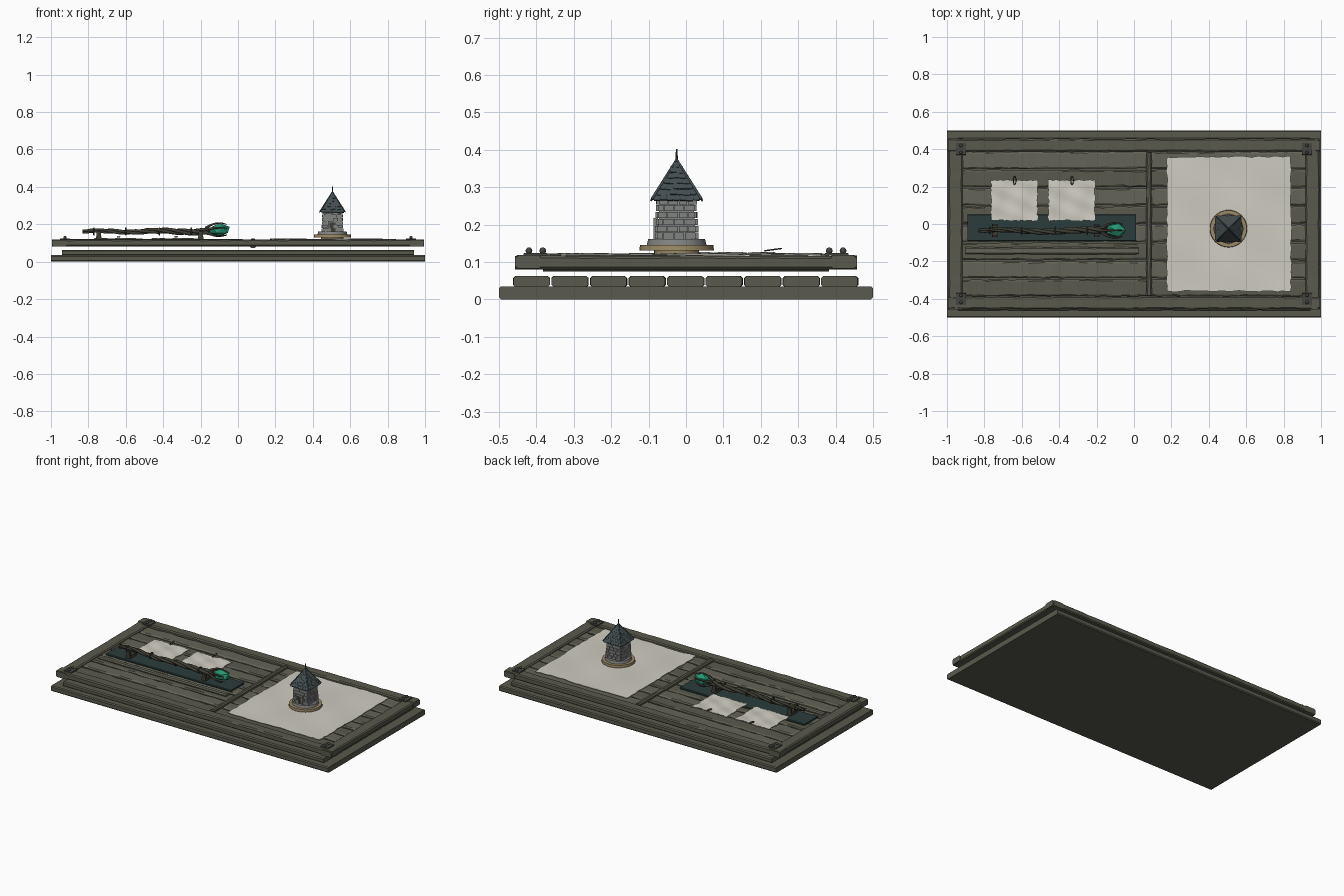
import bpy, bmesh, random
from math import sin, cos, pi, atan2
from mathutils import Vector, Matrix

if "Cube" in bpy.data.objects:
    bpy.data.objects.remove(bpy.data.objects["Cube"])

random.seed(4)
R = random.uniform


def mat(name, r, g, b):
    m = bpy.data.materials.new(name)
    m.diffuse_color = (r, g, b, 1)
    m.use_nodes = True
    m.node_tree.nodes["Principled BSDF"].inputs["Base Color"].default_value = m.diffuse_color
    return m


WOOD = mat("aged_wood", .10, .10, .075)
WOOD2 = mat("light_aged_wood", .125, .125, .095)
DARK = mat("dark_wood", .05, .048, .035)
IRON = mat("iron", .06, .06, .055)
PAPER = mat("paper", .62, .60, .53)
CLOTH = mat("teal_cloth", .025, .045, .045)
GEM = mat("green_gem", .02, .30, .17)
STONE = mat("stone", .22, .23, .22)
SLATE = mat("slate", .055, .075, .08)
TAN = mat("tan_wood", .32, .25, .13)


def finish(name, bm, m, smooth=None):
    bmesh.ops.recalc_face_normals(bm, faces=bm.faces)
    me = bpy.data.meshes.new(name)
    bm.to_mesh(me)
    bm.free()
    o = bpy.data.objects.new(name, me)
    bpy.context.collection.objects.link(o)
    me.materials.append(m)
    if smooth:
        me.shade_smooth()
        me.set_sharp_from_angle(angle=smooth)
    return o


def plank(name, x, y, z, m=WOOD, jit=.003, c=.006, along="x"):
    """Chamfered beam with ragged long edges, lofted along one axis."""
    if along == "y":
        x, y = y, x
    bm = bmesh.new()
    n = max(2, int((x[1] - x[0]) / .045))
    rings = []
    for i in range(n + 1):
        px = x[0] + (x[1] - x[0]) * i / n
        a, b = y[0] + R(0, jit), y[1] - R(0, jit)
        t = z[1] - R(0, jit * .5)
        prof = [(a + c, z[0]), (b - c, z[0]), (b, z[0] + c), (b, t - c),
                (b - c - R(0, jit), t), (a + c + R(0, jit), t), (a, t - c), (a, z[0] + c)]
        rings.append([bm.verts.new((px, u, v) if along == "x" else (u, px, v)) for u, v in prof])
    for p, q in zip(rings, rings[1:]):
        for k in range(8):
            bm.faces.new((p[k], p[(k + 1) % 8], q[(k + 1) % 8], q[k]))
    bm.faces.new(rings[0])
    bm.faces.new(rings[-1])
    return finish(name, bm, m)


def add_box(bm, loc, size, rot=Matrix()):
    bmesh.ops.create_cube(bm, size=1, matrix=Matrix.Translation(loc) @ rot @ Matrix.Diagonal((*size, 1)))


def disc(name, loc, r1, r2, h, m, n=32):
    bm = bmesh.new()
    bmesh.ops.create_cone(bm, cap_ends=True, segments=n, radius1=r1, radius2=r2, depth=h,
                          matrix=Matrix.Translation(Vector(loc) + Vector((0, 0, h / 2))))
    return finish(name, bm, m, .6)


def tube(name, pts, radii, m, cyclic=False):
    cu = bpy.data.curves.new(name, "CURVE")
    cu.dimensions = "3D"
    cu.bevel_depth, cu.bevel_resolution, cu.use_fill_caps = 1, 1, True
    s = cu.splines.new("POLY")
    s.points.add(len(pts) - 1)
    for p, co, r in zip(s.points, pts, radii):
        p.co, p.radius = (*co, 1), r
    s.use_cyclic_u = cyclic
    o = bpy.data.objects.new(name, cu)
    bpy.context.collection.objects.link(o)
    cu.materials.append(m)


def sheet(name, x, y, z, amp, n=28):
    """Rippled paper sheet with ragged edges."""
    bm = bmesh.new()
    bmesh.ops.create_grid(bm, x_segments=n, y_segments=n, size=.5)
    for v in bm.verts:
        u, w = v.co.x, v.co.y
        edge = max(abs(u), abs(w)) > .499
        v.co = ((x[0] + x[1]) / 2 + u * (x[1] - x[0]) + (R(-.004, .004) if edge else 0),
                (y[0] + y[1]) / 2 + w * (y[1] - y[0]) + (R(-.004, .004) if edge else 0),
                z + amp * sin(u * 9 + w * 5) * cos(w * 8 - u * 2))
    top = bm.faces[:]
    bmesh.ops.recalc_face_normals(bm, faces=top)
    bmesh.ops.solidify(bm, geom=top, thickness=.003)
    finish(name, bm, PAPER, .8)


# Lower deck: slab and nine planks
plank("base_slab", (-1, 1), (-.5, .5), (0, .035), jit=0)
for i in range(9):
    y = -.463 + i * .103
    plank("lower_plank", (-.94, .94), (y, y + .1), (.033, .063), jit=.002)

# Upper panel: planks, border rails, divider
for i in range(8):
    y = -.39 + i * .0975
    plank("upper_plank", (-.93, .93), (y, y + .0965), (.084, .108), (WOOD, WOOD2)[i % 2], jit=.006)
for s in (-1, 1):
    plank("long_rail", (-.995, .995), sorted((s * .385, s * .457)), (.082, .119), jit=.003)
    plank("end_rail", sorted((s * .915, s * .995)), (-.457, .457), (.08, .117), jit=.003, along="y")
    for t in (-1, 1):
        plank("corner_plate", (s * .925 - .027, s * .925 + .027), (t * .402 - .032, t * .402 + .032),
              (.117, .124), IRON, jit=0, c=.002)
        for y in (.383, .42):
            bm = bmesh.new()
            bmesh.ops.create_uvsphere(bm, u_segments=10, v_segments=6, radius=.009,
                                      matrix=Matrix.Translation((s * .925, t * y, .13)))
            finish("bolt", bm, IRON, .8)
plank("divider", (.064, .096), (-.382, .382), (.074, .123), jit=.003, along="y")

# Staff tray, cloth and ledge
plank("staff_cloth", (-.89, .01), (-.09, .05), (.106, .118), CLOTH, jit=0, c=.003)
plank("pen_ledge", (-.9, .025), (-.163, -.123), (.106, .122), WOOD2, jit=.002)
for x in (-.745, -.2):
    bm = bmesh.new()
    add_box(bm, (x, -.035, .126), (.03, .07, .02))
    for s in (-1, 1):
        add_box(bm, (x, -.035 + s * .029, .145), (.024, .012, .034))
    finish("staff_cradle", bm, DARK)

# Staff: twisted strands ending in claws around a gem
N = 60
for k in range(3):
    pts, rad = [], []
    for i in range(N + 1):
        f = i / N
        a = f * 15 + k * 2 * pi / 3
        r = .006 + .004 * f
        pts.append((-.83 + .68 * f, -.036 + .005 * sin(f * 9) + r * cos(a),
                    .162 + .004 * sin(f * 13) + r * sin(a)))
        rad.append(.006 + .004 * f + R(0, .0015))
    tube("staff_strand", pts, rad, DARK)
for k in range(5):
    a = k * 2 * pi / 5 + .3
    pts = [(-.175 + .115 * f, -.034 + cos(a) * (.012 + .03 * sin(f * pi * .75)),
            .168 + sin(a) * (.012 + .027 * sin(f * pi * .75))) for f in [j / 8 for j in range(9)]]
    tube("gem_claw", pts, [.008 - .0007 * j for j in range(9)], DARK)
for x in (-.77, -.6, -.42, -.25):
    tube("staff_binding", [(x, -.036 + .018 * cos(a), .162 + .018 * sin(a))
                           for a in [j * pi / 6 for j in range(12)]], [.004] * 12, DARK, True)
bm = bmesh.new()
bmesh.ops.create_icosphere(bm, subdivisions=1, radius=1)
bmesh.ops.transform(bm, verts=bm.verts, matrix=Matrix.Translation((-.098, -.032, .17))
                    @ Matrix.Diagonal((.06, .04, .036, 1)))
finish("gem", bm, GEM)

# Papers with wire clips, and the large map
for x in (-.765, -.458):
    sheet("note_sheet", (x, x + .25), (.02, .235), .123, .004, 20)
    cx = x + .127
    tube("paper_clip", [(cx + .007 * cos(a), .233 + .022 * sin(a), .133 + .003 * sin(a))
                        for a in [j * pi / 8 for j in range(16)]], [.0022] * 16, IRON, True)
sheet("large_map", (.175, .84), (-.36, .36), .121, .0035)

# Miniature tower on round stand
C = Vector((.505, -.025, 0))
disc("stand_foot", C + Vector((0, 0, .118)), .06, .06, .013, TAN)
disc("stand_disc", C + Vector((0, 0, .13)), .1, .098, .015, TAN)
disc("stand_step", C + Vector((0, 0, .145)), .08, .076, .016, STONE, 12)
bm = bmesh.new()
bmesh.ops.create_cone(bm, cap_ends=True, segments=4, radius1=.071, radius2=.064, depth=.11,
                      matrix=Matrix.Translation(C + Vector((0, 0, .215))) @ Matrix.Rotation(pi / 4, 4, "Z"))
finish("tower_core", bm, STONE)
bm = bmesh.new()
for side in range(4):
    rot = Matrix.Rotation(side * pi / 2, 4, "Z")
    for row in range(6):
        z = .17 + row * .0185
        h = .053 - .0008 * row * 1.2
        edges = [-1, -.5, .1, .6, 1] if row % 2 else [-1, -.7, -.15, .4, 1]
        for a, b in zip(edges, edges[1:]):
            if side == 0 and row < 3 and abs(a + b) < .7:
                continue
            p = rot @ Vector(((a + b) / 2 * h, -h + .003 - R(0, .004), z))
            add_box(bm, C + p, ((b - a) * h - .002, .011, .0165), rot)
finish("tower_bricks", bm, STONE)
bm = bmesh.new()
add_box(bm, C + Vector((0, -.051, .186)), (.03, .01, .05))
finish("tower_door", bm, DARK)
bm = bmesh.new()
for s in (-1, 1):
    add_box(bm, C + Vector((s * .019, -.056, .186)), (.007, .012, .05))
add_box(bm, C + Vector((0, -.056, .214)), (.046, .012, .008))
finish("door_frame", bm, STONE)

# Pyramid roof with shingle rows and a spire
ZB, H, E = .266, .108, .066
bm = bmesh.new()
bmesh.ops.create_cone(bm, cap_ends=True, segments=4, radius1=E * 1.414, radius2=.003, depth=H,
                      matrix=Matrix.Translation(C + Vector((0, 0, ZB + H / 2))) @ Matrix.Rotation(pi / 4, 4, "Z"))
finish("roof_core", bm, SLATE)
bm = bmesh.new()
tilt = atan2(H, E)
for side in range(4):
    rot = Matrix.Rotation(side * pi / 2, 4, "Z")
    for row in range(7):
        f = (row + .5) / 7.3
        w = E * (1 - f)
        n = max(1, 7 - row)
        for i in range(n):
            p = rot @ Vector((w * (2 * (i + .5) / n - 1), -w - .0015, ZB + H * f - R(0, .003)))
            add_box(bm, C + p, (2 * w / n - .001, .02, .004),
                    rot @ Matrix.Rotation(tilt - .12, 4, "X"))
finish("roof_shingles", bm, SLATE)
for sx in (-1, 1):
    for sy in (-1, 1):
        tube("roof_ridge", [C + Vector((sx * E, sy * E, ZB + .002)), C + Vector((0, 0, ZB + H))],
             [.004, .003], SLATE)
disc("roof_spire", C + Vector((0, 0, .365)), .004, .002, .037, IRON, 8)
